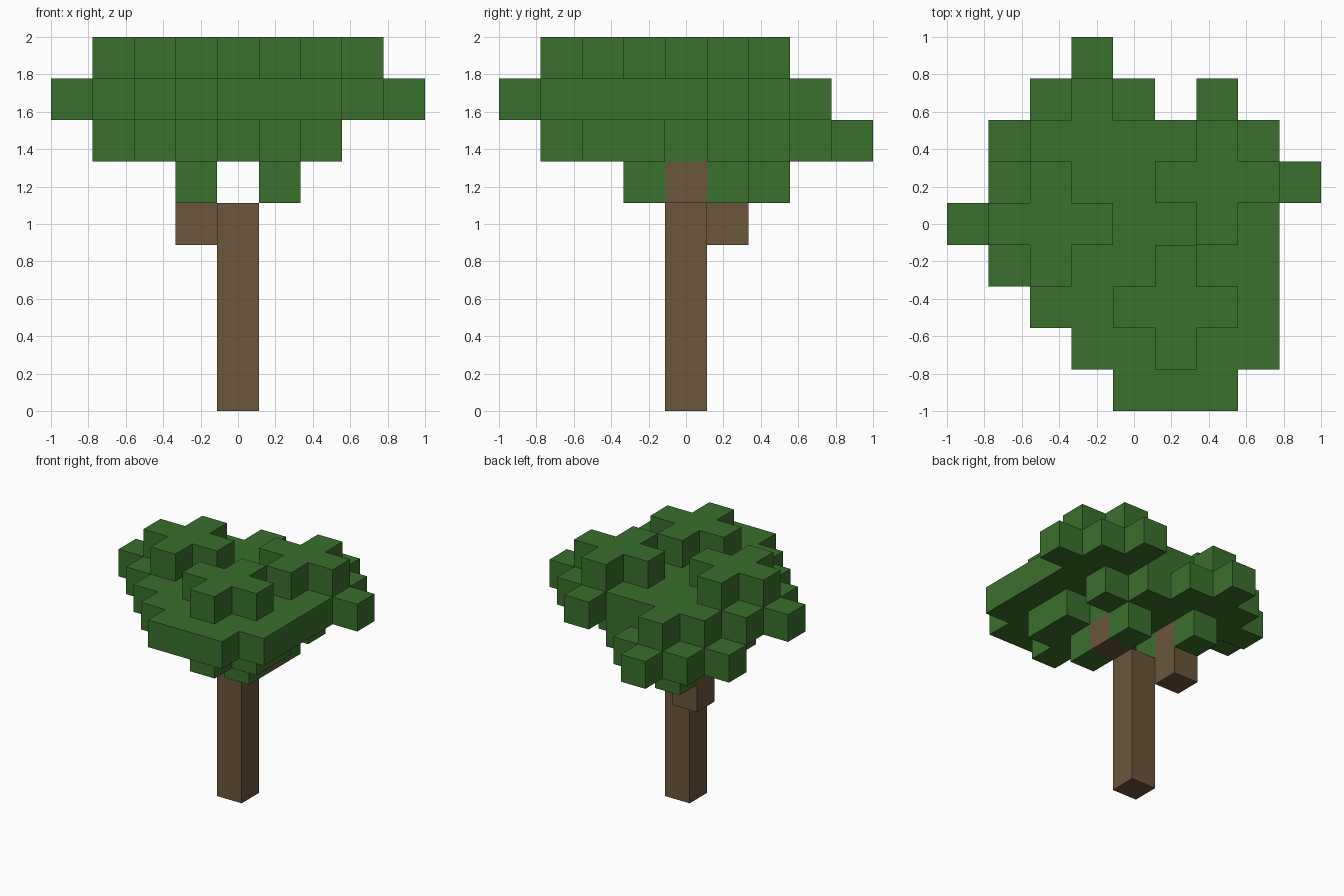
import bpy
import bmesh
from mathutils import Vector

CELL = 2 / 9  # edge length of one block

cube = bpy.data.objects.get("Cube")
if cube:
    bpy.data.objects.remove(cube)


def material(name, colour):
    mat = bpy.data.materials.new(name)
    mat.use_nodes = True
    mat.diffuse_color = colour
    mat.node_tree.nodes["Principled BSDF"].inputs["Base Color"].default_value = colour
    return mat


def disc(cx, cy, layer, reach):
    """Blocks of one layer whose squared distance from the centre is within reach."""
    return {(cx + x, cy + y, layer)
            for x in range(-2, 3) for y in range(-2, 3)
            if x * x + y * y <= reach}


def block_object(name, cells, solid, mat):
    """Mesh of the outer block faces, leaving out those buried against others."""
    bm = bmesh.new()
    verts = {}

    def corner(point):
        key = tuple(round(2 * c) for c in point)
        if key not in verts:
            verts[key] = bm.verts.new(point * CELL)
        return verts[key]

    for cell in sorted(cells):
        centre = Vector(cell) + Vector((0, 0, 0.5))
        for axis in range(3):
            for sign in (-1, 1):
                n = Vector((0, 0, 0))
                n[axis] = sign
                if tuple(int(a + b) for a, b in zip(cell, n)) in solid:
                    continue
                u = Vector((0, 0, 0))
                u[(axis + 1) % 3] = 0.5
                v = n.cross(u)
                mid = centre + n / 2
                bm.faces.new([corner(mid + d) for d in (-u - v, u - v, u + v, v - u)])
    mesh = bpy.data.meshes.new(name)
    bm.to_mesh(mesh)
    bm.free()
    mesh.materials.append(mat)
    obj = bpy.data.objects.new(name, mesh)
    bpy.context.collection.objects.link(obj)
    return obj


bark = material("bark brown", (0.147, 0.093, 0.044, 1))
leaf = material("leaf green", (0.042, 0.162, 0.025, 1))

# Trunk and its two stubby branches
trunk = {(0, 0, z) for z in range(5)}
left_branch = {(1, 0, 5)}
right_branch = {(-1, 1, 4), (-1, 1, 5)}

# Lowest leaves beside the branches, and the small crosses above them
foliage = set()
for x, y in ((1, 1), (1, -1), (-1, 0), (-1, 2)):
    foliage.add((x, y, 5))
    foliage |= disc(x, y, 6, 1)

# Three high clumps: a wide layer capped by a cross
for x, y, reach in ((-2, 0, 4), (2, 1, 4), (1, -2, 5)):
    foliage |= disc(x, y, 7, reach) | disc(x, y, 8, 1)

# Underside of the front clump, and the lower back clump
foliage |= disc(1, -2, 6, 1)
foliage |= disc(-1, 2, 6, 4) | disc(-1, 2, 7, 1)

solid = trunk | left_branch | right_branch | foliage
block_object("trunk", trunk, solid, bark)
block_object("left_branch", left_branch, solid, bark)
block_object("right_branch", right_branch, solid, bark)
block_object("foliage", foliage, solid, leaf)
